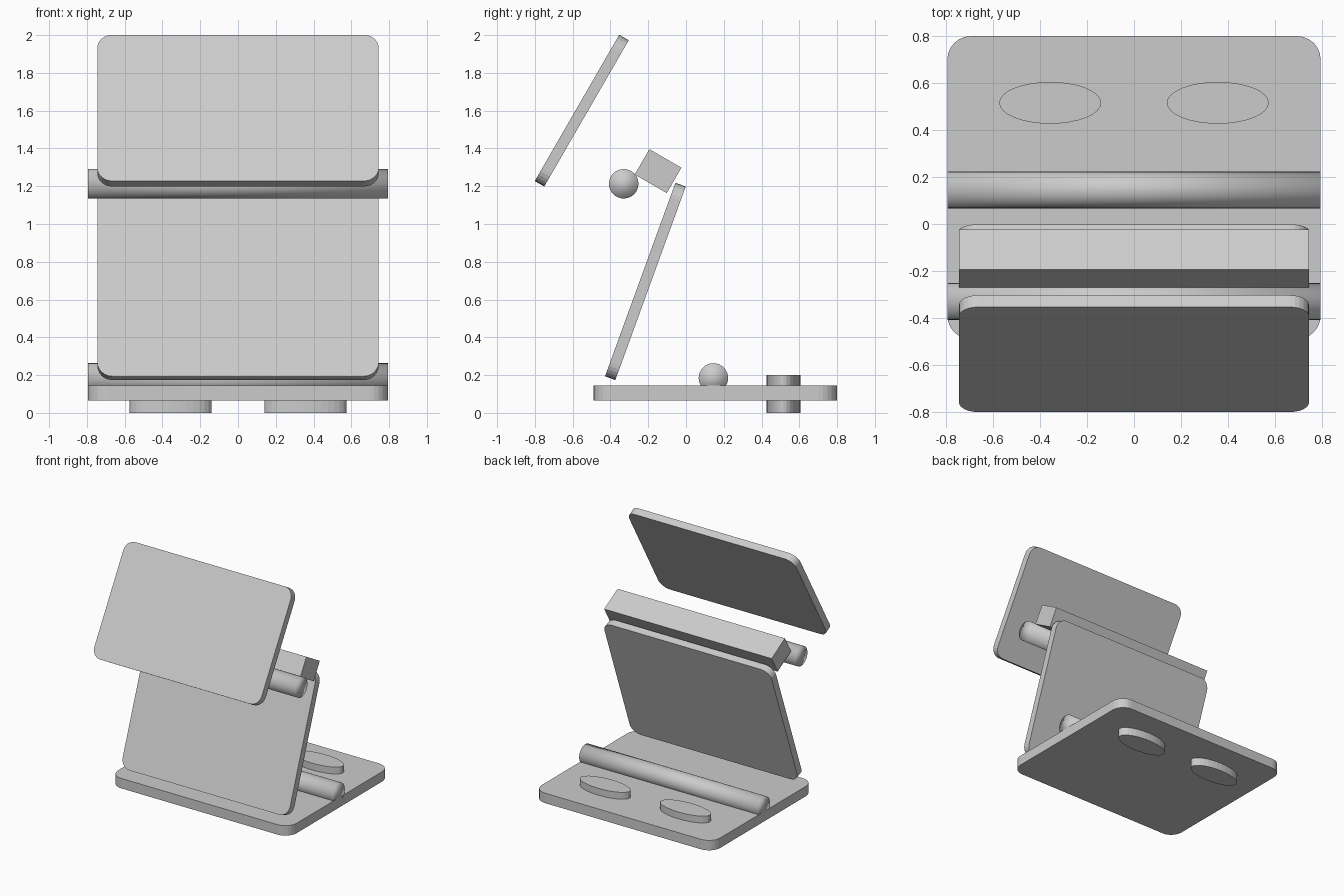
import bpy, bmesh, math
from mathutils import Matrix

if "Cube" in bpy.data.objects:
    bpy.data.objects.remove(bpy.data.objects["Cube"])

grey = bpy.data.materials.new("light grey")
grey.diffuse_color = (0.6, 0.6, 0.6, 1)
grey.use_nodes = True
grey.node_tree.nodes["Principled BSDF"].inputs["Base Color"].default_value = grey.diffuse_color


def finish(bm, name, location, tilt=0, smooth=False):
    """Turn a bmesh into a named grey object, tilted about the x axis."""
    bmesh.ops.recalc_face_normals(bm, faces=bm.faces)
    for f in bm.faces:
        f.smooth = smooth
    mesh = bpy.data.meshes.new(name)
    bm.to_mesh(mesh)
    bm.free()
    mesh.materials.append(grey)
    ob = bpy.data.objects.new(name, mesh)
    ob.location = location
    ob.rotation_euler.x = math.radians(tilt)
    bpy.context.collection.objects.link(ob)
    return ob


def plate(name, size, location, tilt=0, radius=0, thin_axis=1):
    """Box whose four edges along the thin axis can be rounded."""
    bm = bmesh.new()
    bmesh.ops.create_cube(bm, size=1)
    bmesh.ops.scale(bm, vec=size, verts=bm.verts)
    if radius:
        edges = []
        for e in bm.edges:
            d = e.verts[1].co - e.verts[0].co
            if abs(d[thin_axis]) > 0.99 * d.length:
                edges.append(e)
        bmesh.ops.bevel(bm, geom=edges, offset=radius, offset_type='OFFSET',
                        segments=6, profile=0.5, affect='EDGES')
    return finish(bm, name, location, tilt)


def cylinder(bm, radius, depth, segments):
    bmesh.ops.create_cone(bm, cap_ends=True, segments=segments,
                          radius1=radius, radius2=radius, depth=depth)


# Base board, lying flat
plate("base_board", (1.59, 1.29, 0.08), (0, 0.155, 0.105), radius=0.1, thin_axis=2)

# Leaning panels and the bar behind them
plate("lower_panel", (1.49, 0.058, 1.09), (0, -0.215, 0.696), -20, 0.08)
plate("upper_panel", (1.49, 0.058, 0.894), (0, -0.552, 1.60), -30, 0.08)
plate("cross_bar", (1.49, 0.196, 0.155), (0, -0.148, 1.28), -30)

# Hinge rods running across the width
for name, y, z in (("lower_rod", 0.145, 0.185), ("upper_rod", -0.33, 1.213)):
    bm = bmesh.new()
    cylinder(bm, 0.078, 1.59, 32)
    bmesh.ops.rotate(bm, verts=bm.verts, matrix=Matrix.Rotation(math.pi / 2, 3, 'Y'))
    finish(bm, name, (0, y, z), smooth=True)

# Oval feet passing through the base
for side, label in ((-1, "left"), (1, "right")):
    bm = bmesh.new()
    cylinder(bm, 1, 0.2, 32)
    bmesh.ops.scale(bm, vec=(0.217, 0.089, 1), verts=bm.verts)
    finish(bm, label + "_oval_foot", (side * 0.357, 0.516, 0.1))
